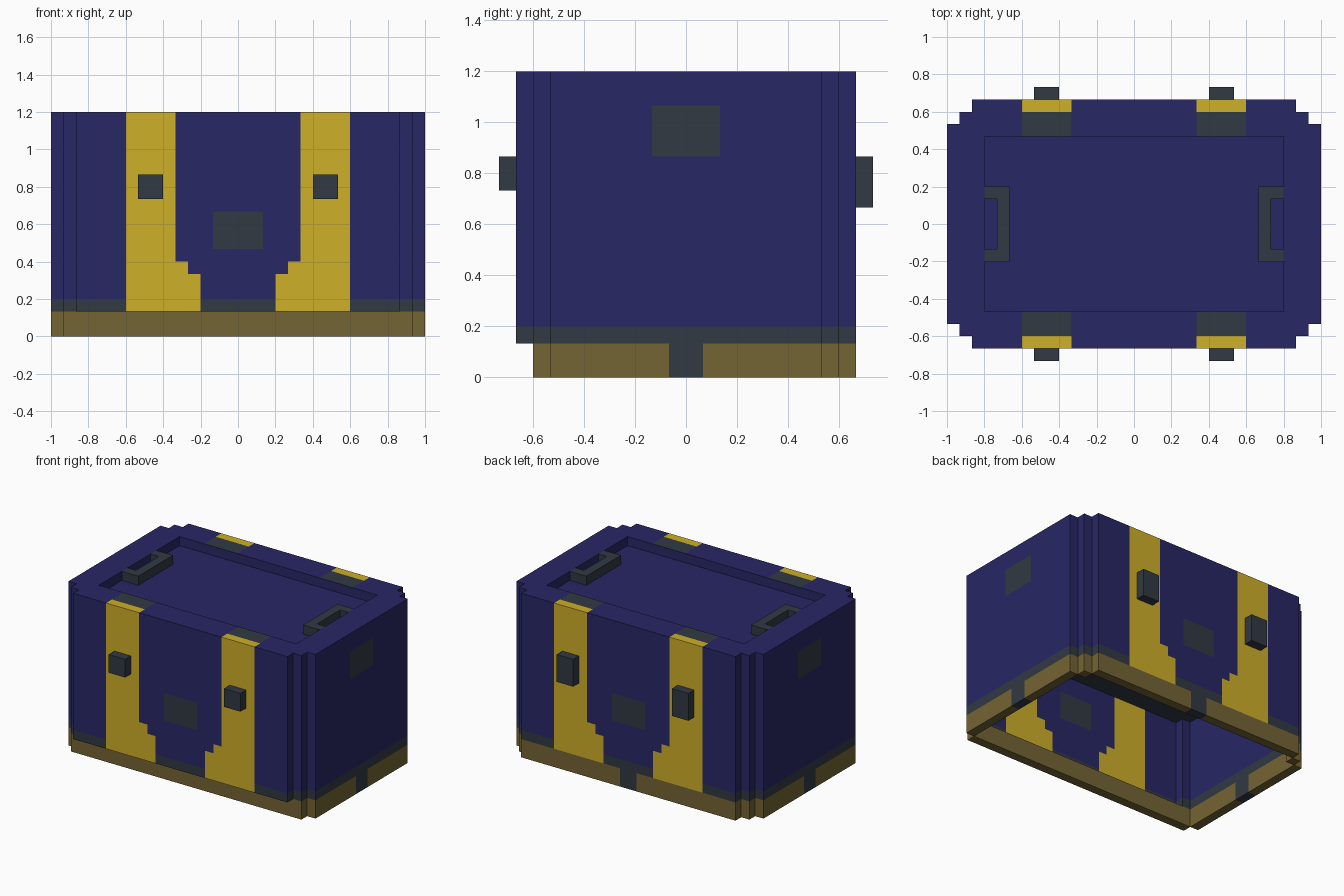
import bpy, bmesh

if "Cube" in bpy.data.objects:
    bpy.data.objects.remove(bpy.data.objects["Cube"])

U = 1 / 15  # one block of the grid; all sizes below are in blocks


def material(name, rgb):
    m = bpy.data.materials.new(name)
    m.diffuse_color = (*rgb, 1)
    m.use_nodes = True
    m.node_tree.nodes["Principled BSDF"].inputs["Base Color"].default_value = m.diffuse_color
    return m


MATS = [material("navy", (0.021, 0.020, 0.132)),
        material("gold", (0.620, 0.432, 0.022)),
        material("brown", (0.175, 0.128, 0.033)),
        material("slate", (0.031, 0.041, 0.055))]
NAVY, GOLD, BROWN, SLATE = range(4)


def finish(name, bm, rule):
    """Colour faces by a rule on centre and normal, then make the object."""
    bmesh.ops.remove_doubles(bm, verts=bm.verts, dist=1e-4)
    for f in bm.faces:
        f.normal_update()
        f.material_index = rule(f.calc_center_median(), f.normal)
    bmesh.ops.scale(bm, vec=(U, U, U), verts=bm.verts)
    me = bpy.data.meshes.new(name)
    bm.to_mesh(me)
    bm.free()
    for m in MATS:
        me.materials.append(m)
    ob = bpy.data.objects.new(name, me)
    bpy.context.collection.objects.link(ob)
    return ob


def quad(bm, *pts):
    bm.faces.new([bm.verts.new(p) for p in pts])


def mirrored(vals):
    return sorted({-v for v in vals} | set(vals))


def cuts(a, b, marks):
    return sorted({a, b} | {m for m in marks if a < m < b})


def slab(bm, x0, x1, y0, y1, zs, xm=(), ym=()):
    """A box whose faces are split at the given marks for colouring."""
    xs, ys = cuts(x0, x1, xm), cuts(y0, y1, ym)
    for a, b in zip(xs, xs[1:]):
        for c, d in zip(zs, zs[1:]):
            quad(bm, (a, y0, c), (b, y0, c), (b, y0, d), (a, y0, d))
            quad(bm, (b, y1, c), (a, y1, c), (a, y1, d), (b, y1, d))
    for a, b in zip(ys, ys[1:]):
        for c, d in zip(zs, zs[1:]):
            quad(bm, (x1, a, c), (x1, b, c), (x1, b, d), (x1, a, d))
            quad(bm, (x0, b, c), (x0, a, c), (x0, a, d), (x0, b, d))
    for a, b in zip(xs, xs[1:]):
        for c, d in zip(ys, ys[1:]):
            z0, z1 = zs[0], zs[-1]
            quad(bm, (a, d, z0), (b, d, z0), (b, c, z0), (a, c, z0))
            quad(bm, (a, c, z1), (b, c, z1), (b, d, z1), (a, d, z1))


STEPS = ((15, 8), (14, 9), (13, 10))  # stepped corner of the plan


def outline():
    """Counter-clockwise stepped plan."""
    q = [(15, 8), (14, 8), (14, 9), (13, 9), (13, 10)]
    return (q + [(-x, y) for x, y in reversed(q)] + [(-x, -y) for x, y in q]
            + [(x, -y) for x, y in reversed(q)])


def walls(bm, pts, zs, xm=(), ym=()):
    """Single upright walls round a plan, split at the marks."""
    for p, q in zip(pts, pts[1:] + pts[:1]):
        k = 0 if p[0] != q[0] else 1
        run = cuts(min(p[k], q[k]), max(p[k], q[k]), (xm, ym)[k])
        if p[k] > q[k]:
            run.reverse()
        line = [(v, p[1]) if k == 0 else (p[0], v) for v in run]
        for a, b in zip(line, line[1:]):
            for c, d in zip(zs, zs[1:]):
                quad(bm, (*a, c), (*b, c), (*b, d), (*a, d))


def cells(bm, xs, ys, height, up=True):
    """Flat cells inside the plan, at a height given per cell."""
    for x0, x1 in zip(xs, xs[1:]):
        for y0, y1 in zip(ys, ys[1:]):
            cx, cy = (x0 + x1) / 2, (y0 + y1) / 2
            z = height(cx, cy)
            if any(abs(cx) < a and abs(cy) < b for a, b in STEPS):
                p = [(x0, y0, z), (x1, y0, z), (x1, y1, z), (x0, y1, z)]
                quad(bm, *(p if up else p[::-1]))


# Chest body: one-block slabs meeting at stepped corners,
# gold straps with stepped feet, slate plates and skirting
def body_colour(c, n):
    x, z = abs(c.x), c.z
    if n.z < -0.5:
        return SLATE
    if abs(c.y) > 8.9 and abs(n.y) > 0.5:
        inner = 3 if z < 5 else 4 if z < 6 else 5
        if inner < x < 9:
            return GOLD
        if x < 2 and 7 < z < 10:
            return SLATE
    return SLATE if z < 3 else NAVY


ZS = [2, 3, 5, 6, 7, 10, 12]
bm = bmesh.new()
for s in (-1, 1):
    slab(bm, *sorted((s * 14, s * 15)), -8, 8, ZS)
    slab(bm, -13, 13, *sorted((s * 9, s * 10)), ZS, mirrored((2, 3, 4, 5, 9)))
    for t in (-1, 1):
        slab(bm, *sorted((s * 13, s * 14)), *sorted((t * 8, t * 9)), ZS)
finish("chest_body", bm, body_colour)


# Lid: stepped walls, rim, sunken top panel and dark underside at the seam
def lid_colour(c, n):
    x, y = abs(c.x), abs(c.y)
    if n.z < -0.5:
        return SLATE
    if 5 < x < 9:
        if abs(n.y) > 0.5 and y > 9.5:
            return GOLD
        if n.z > 0.5 and y > 7:
            return GOLD if y > 9 else SLATE
    if abs(n.x) > 0.5 and x > 14.5 and y < 2 and 13 < c.z < 16:
        return SLATE
    return NAVY


bm = bmesh.new()
walls(bm, outline(), [12, 13, 16, 18], mirrored((5, 9)), (-2, 2))
cells(bm, mirrored((5, 9, 12, 13, 14, 15)), mirrored((7, 8, 9, 10)),
      lambda x, y: 17 if abs(x) < 12 and abs(y) < 7 else 18)
walls(bm, [(12, -7), (-12, -7), (-12, 7), (12, 7)], [17, 18])
cells(bm, mirrored((5, 9, 13, 14, 15)), mirrored((2, 8, 9, 10)),
      lambda x, y: 12, up=False)
finish("lid", bm, lid_colour)


# Base ring: slabs open in the middle, set back at the front, slate feet
def base_colour(c, n):
    side = abs(c.x) > 13 and abs(c.y) < 1
    back = c.y > 8 and abs(c.x) < 1
    return SLATE if side or back else BROWN


bm = bmesh.new()
for s in (-1, 1):
    slab(bm, *sorted((s * 14, s * 15)), -8, 8, [0, 2], ym=(-1, 1))
    slab(bm, *sorted((s * 13, s * 14)), 8, 9, [0, 2])
slab(bm, -13, 13, 9, 10, [0, 2], xm=(-1, 1))
slab(bm, -14, 14, -9, -8, [0, 2])
finish("base_ring", bm, base_colour)

# Latches (back ones are longer) and lid handles, mirrored left and right
for s, side in ((-1, "left"), (1, "right")):
    for y0, y1, z0, where in ((-11, -10, 11, "front"), (10, 11, 10, "back")):
        bm = bmesh.new()
        slab(bm, s * 7 - 1, s * 7 + 1, y0, y1, [z0, 13])
        finish(f"latch_{where}_{side}", bm, lambda c, n: SLATE)
    bm = bmesh.new()
    slab(bm, *sorted((s * 10, s * 11)), -3, 3, [17, 18])
    for t in (-1, 1):
        slab(bm, *sorted((s * 11, s * 12)), *sorted((t * 2, t * 3)), [17, 18])
    finish(f"handle_{side}", bm, lambda c, n: SLATE)
